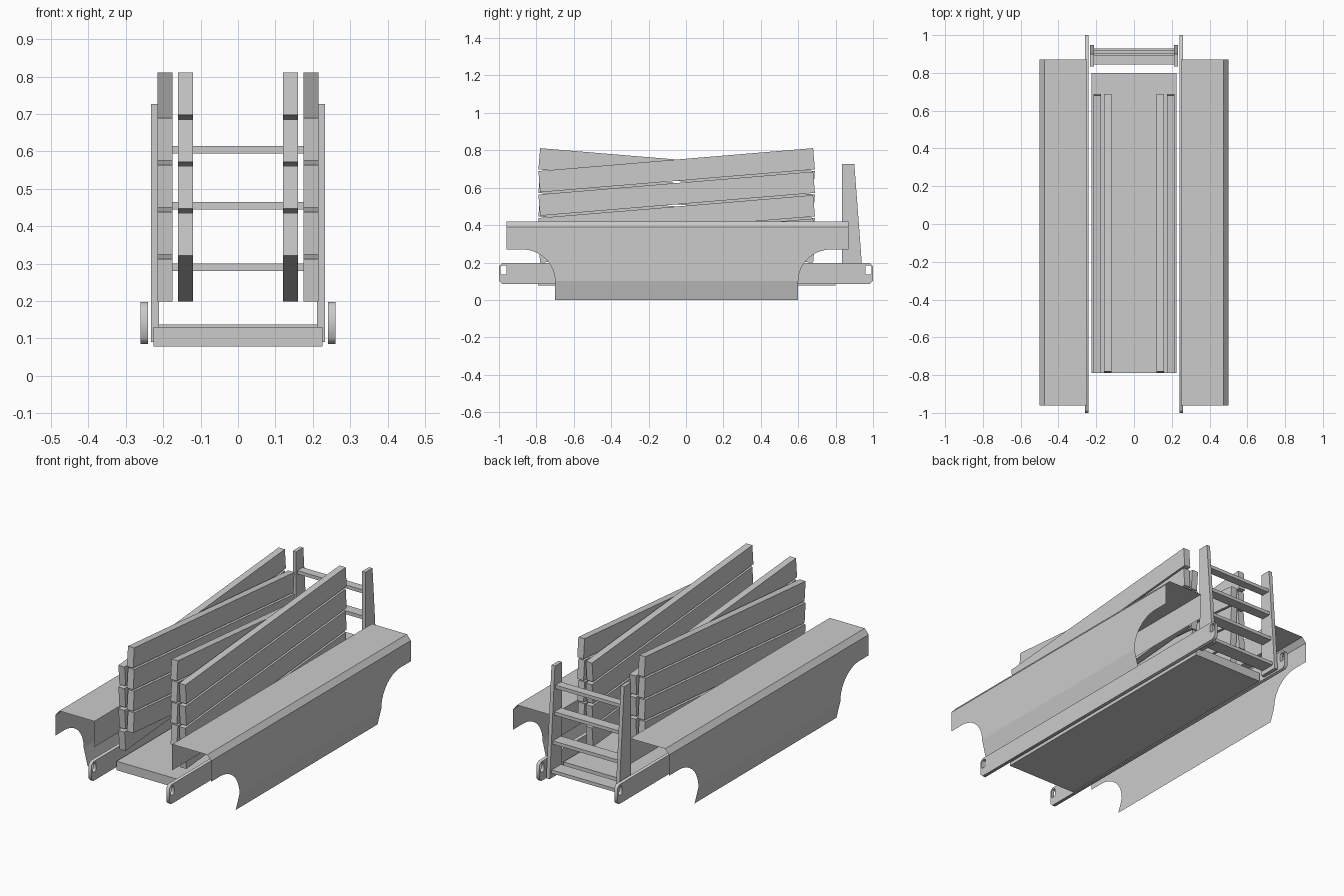
import bpy, bmesh, math
from mathutils import Matrix

if "Cube" in bpy.data.objects:
    bpy.data.objects.remove(bpy.data.objects["Cube"])


def mesh_object(name, verts, faces):
    me = bpy.data.meshes.new(name)
    me.from_pydata(verts, [], faces)
    bm = bmesh.new()
    bm.from_mesh(me)
    bmesh.ops.remove_doubles(bm, verts=bm.verts, dist=0.0005)
    bmesh.ops.recalc_face_normals(bm, faces=bm.faces)
    bm.to_mesh(me)
    bm.free()
    ob = bpy.data.objects.new(name, me)
    bpy.context.collection.objects.link(ob)
    return ob


def prism(name, profile, x0, x1):
    """Extrude a (y, z) profile from x0 to x1."""
    n = len(profile)
    verts = [(x, y, z) for x in (x0, x1) for y, z in profile]
    faces = [tuple(range(n)), tuple(range(n, 2 * n))]
    faces += [(i, (i + 1) % n, (i + 1) % n + n, i + n) for i in range(n)]
    return mesh_object(name, verts, faces)


def box(name, x0, x1, y0, y1, z0, z1):
    return prism(name, [(y0, z0), (y1, z0), (y1, z1), (y0, z1)], x0, x1)


def chamfered(y0, y1, z0, z1, c):
    return [(y0 + c, z0), (y1 - c, z0), (y1, z0 + c), (y1, z1 - c),
            (y1 - c, z1), (y0 + c, z1), (y0, z1 - c), (y0, z0 + c)]


def rail(name, x):
    """Long flat bar with a slot through each end."""
    cu = bpy.data.curves.new(name, 'CURVE')
    cu.dimensions = '2D'
    cu.fill_mode = 'BOTH'
    cu.extrude = 0.01
    loops = [chamfered(-1, 1, 0.085, 0.197, 0.017)]
    for y in (-0.975, 0.975):
        loops.append(chamfered(y - 0.016, y + 0.016, 0.135, 0.185, 0.006))
    for loop in loops:
        sp = cu.splines.new('POLY')
        sp.points.add(len(loop) - 1)
        for p, (y, z) in zip(sp.points, loop):
            p.co = (y, z, 0, 1)
        sp.use_cyclic_u = True
    tmp = bpy.data.objects.new(name + "_curve", cu)
    bpy.context.collection.objects.link(tmp)
    bpy.context.view_layer.update()
    me = bpy.data.meshes.new_from_object(
        tmp.evaluated_get(bpy.context.evaluated_depsgraph_get()))
    bpy.data.objects.remove(tmp)
    # curve x -> world y, curve y -> world z, curve z -> world x
    me.transform(Matrix(((0, 0, 1, x), (1, 0, 0, 0), (0, 1, 0, 0), (0, 0, 0, 1))))
    ob = bpy.data.objects.new(name, me)
    bpy.context.collection.objects.link(ob)


def fender(name, s):
    """Thin open shell: inner lip, top, chamfer, arched side, tucked flap."""
    y0, y1 = -0.96, 0.87
    section = [(0.25, 0.27), (0.25, 0.42), (0.475, 0.42), (0.5, 0.39)]
    verts = [(s * x, y, z) for x, z in section for y in (y0, y1)]
    faces = [(2 * i, 2 * i + 1, 2 * i + 3, 2 * i + 2) for i in range(3)]
    # arched side panel
    r, n = 0.175, 10
    arc = [(r * math.sin(a), 0.1 + 0.17 * math.cos(a))
           for a in (i * math.pi / 2 / n for i in range(n + 1))]
    side = [(y0, 0.39), (y0, 0.27)]
    side += [(-0.70 - r + a, z) for a, z in arc]
    side += [(0.60 + r - a, z) for a, z in reversed(arc)]
    side += [(y1, 0.27), (y1, 0.39)]
    b = len(verts)
    verts += [(s * 0.5, y, z) for y, z in side]
    faces.append(tuple(range(b, len(verts))))
    # lower flap
    b = len(verts)
    verts += [(s * 0.5, -0.70, 0.1), (s * 0.5, 0.60, 0.1),
              (s * 0.475, 0.60, 0), (s * 0.475, -0.70, 0)]
    faces.append((b, b + 1, b + 2, b + 3))
    mesh_object(name, verts, faces)


def plank(name, x, z, tilt):
    ob = box(name, -0.02, 0.02, -0.737, 0.737, -0.057, 0.057)
    ob.data.transform(Matrix.Translation((x, -0.05, z)) @ Matrix.Rotation(tilt, 4, 'X'))


# Floor
box("bed", -0.226, 0.226, -0.79, 0.80, 0.078, 0.13)

# Everything on the two sides
for s, side in ((-1, "left"), (1, "right")):
    rail(side + "_rail", s * 0.25)
    fender(side + "_fender", s)
    prism(side + "_rack_post",
          [(0.835, 0.09), (0.948, 0.09), (0.9, 0.727), (0.835, 0.727)],
          s * 0.211, s * 0.233)
    for i in range(4):
        z = 0.317 + 0.1255 * i
        plank(f"{side}_outer_plank_{i + 1}", s * 0.195, z, 0.083)
        plank(f"{side}_inner_plank_{i + 1}", s * 0.14, z, -0.083)

# Rungs of the rear rack
for i, z in enumerate((0.127, 0.291, 0.455, 0.605)):
    rear = 0.93 - 0.075 * (z - 0.127)
    box(f"rack_rung_{i + 1}", -0.213, 0.213, 0.845, rear, z - 0.01, z + 0.01)
